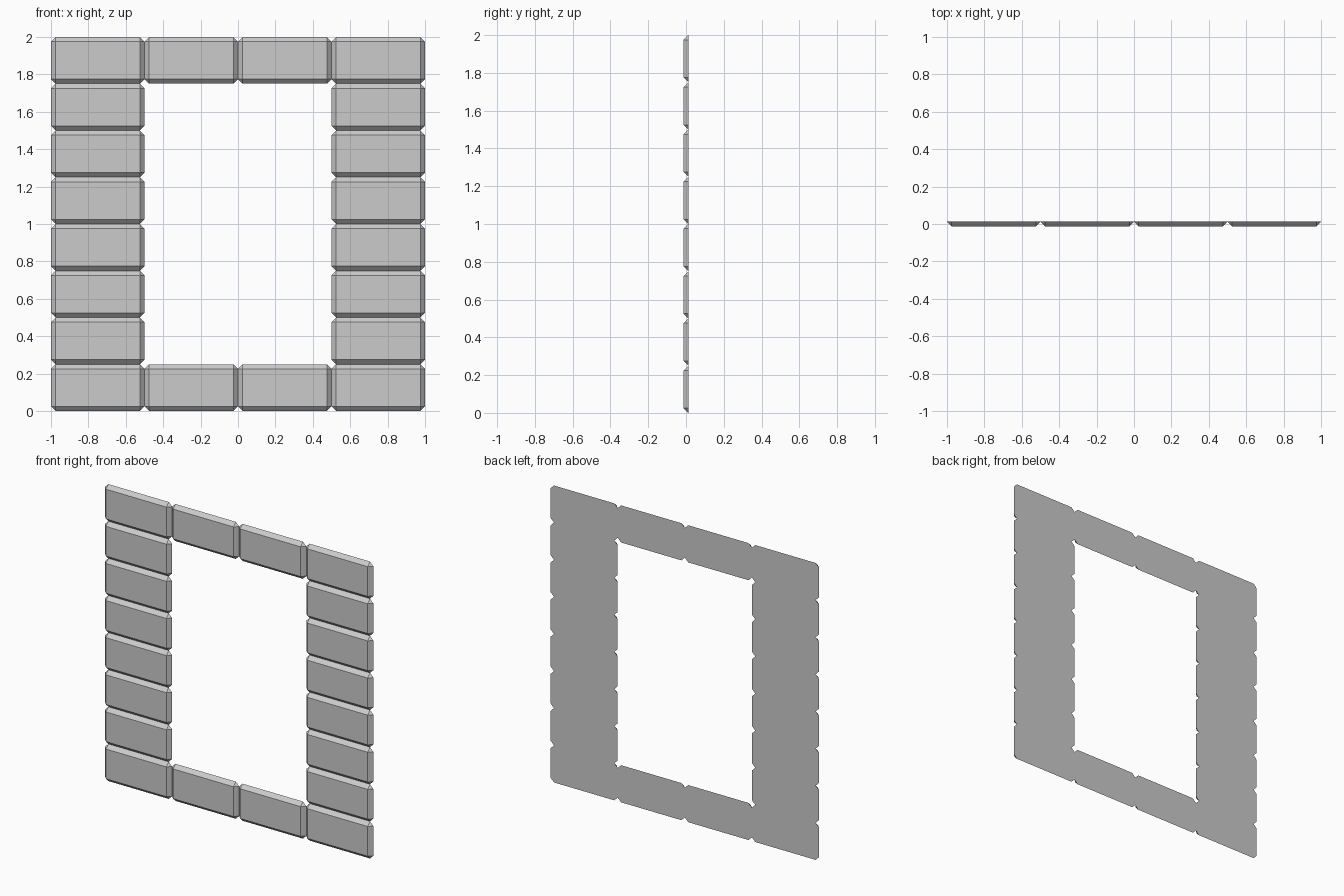
import bpy, bmesh

if "Cube" in bpy.data.objects:
    bpy.data.objects.remove(bpy.data.objects["Cube"])

TILE_W, TILE_H = 0.5, 0.25   # stone block size
BEVEL = 0.025                # chamfer width, equal to the thickness
BACK, FRONT = BEVEL / 2, -BEVEL / 2


def add_block(bm, cx, cz):
    """Half of a chamfered box: octagonal back, smaller rectangular front."""
    w, h, b = TILE_W / 2, TILE_H / 2, BEVEL
    back, front = [], []
    for sx, sz in ((-1, -1), (1, -1), (1, 1), (-1, 1)):
        pair = [(sx * w, sz * (h - b)), (sx * (w - b), sz * h)]
        if sx * sz < 0:
            pair.reverse()
        back += [bm.verts.new((cx + x, BACK, cz + z)) for x, z in pair]
        front.append(bm.verts.new((cx + sx * (w - b), FRONT, cz + sz * (h - b))))
    bm.faces.new(front)
    bm.faces.new(back[::-1])
    for i in range(4):
        j = (i + 1) % 4
        a, c, d = back[2 * i], back[2 * i + 1], back[2 * j]
        bm.faces.new((a, c, front[i]))                 # corner facet
        bm.faces.new((c, d, front[j], front[i]))       # sloped side


# Ring of blocks: full outer columns, middle blocks only top and bottom
bm = bmesh.new()
for col in range(4):
    for row in range(8):
        if col in (0, 3) or row in (0, 7):
            add_block(bm, -0.75 + col * TILE_W, 0.125 + row * TILE_H)

# Weld the seams so the back reads as one flat sheet
bmesh.ops.remove_doubles(bm, verts=bm.verts, dist=1e-4)

mesh = bpy.data.meshes.new("stone_block_frame")
bm.to_mesh(mesh)
bm.free()
frame = bpy.data.objects.new("stone_block_frame", mesh)
bpy.context.collection.objects.link(frame)
